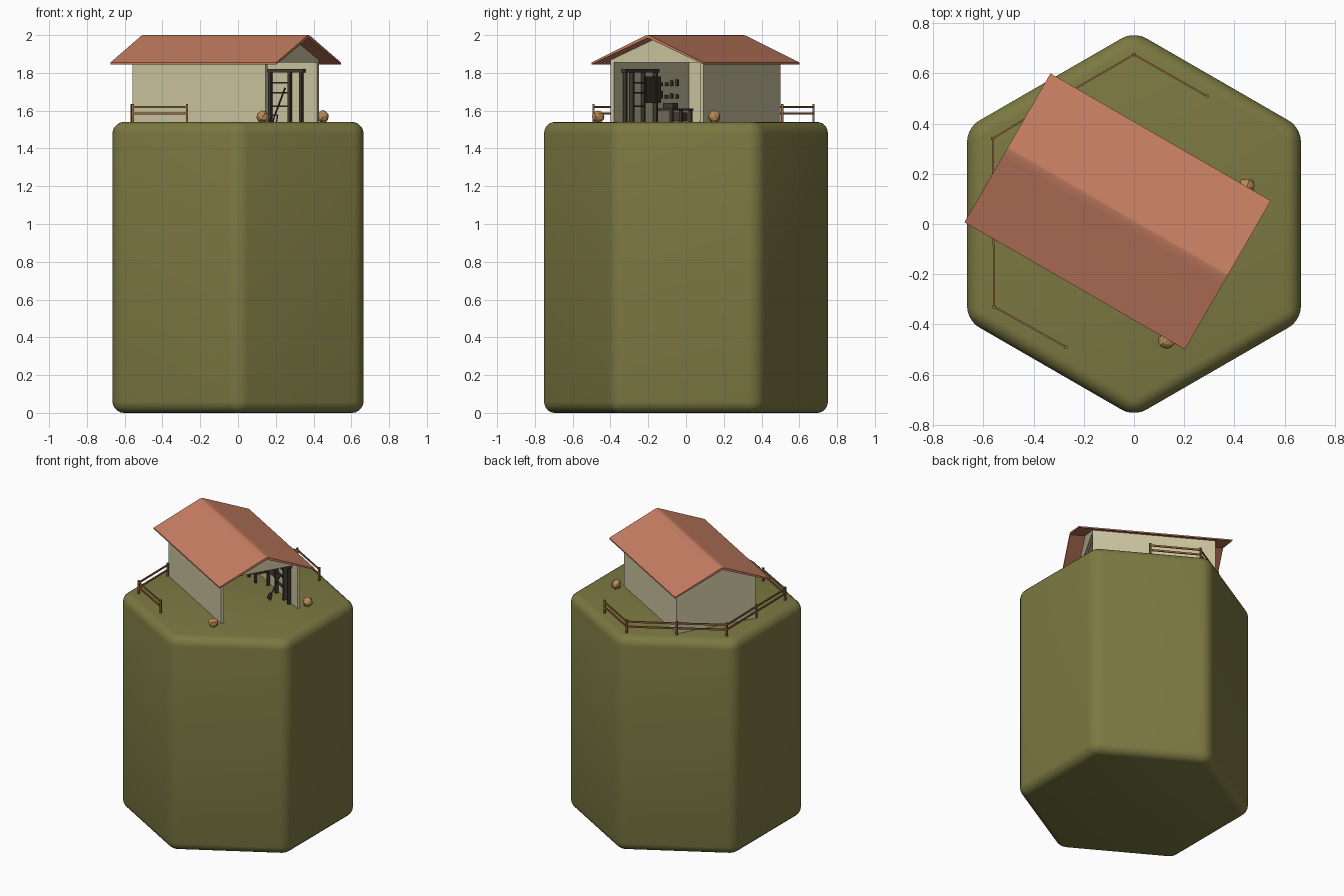
import bpy, bmesh, math, random
from mathutils import Matrix, Vector

if "Cube" in bpy.data.objects:
    bpy.data.objects.remove(bpy.data.objects["Cube"])

random.seed(4)
GROUND = 1.54
HOUSE = Matrix.Translation((-0.065, 0.05, 0)) @ Matrix.Rotation(math.radians(-30), 4, 'Z')


def material(name, rgb):
    m = bpy.data.materials.new(name)
    lin = [((c / 255 + 0.055) / 1.055) ** 2.4 for c in rgb]
    m.diffuse_color = (*lin, 1)
    m.use_nodes = True
    m.node_tree.nodes["Principled BSDF"].inputs["Base Color"].default_value = m.diffuse_color
    return m


GRASS = material("olive_grass", (124, 121, 66))
ROOF = material("terracotta", (200, 127, 98))
WALL = material("cream_plaster", (205, 198, 160))
DARK = material("dark_iron", (66, 60, 49))
WOOD = material("fence_wood", (150, 104, 62))
STONE = material("tan_stone", (184, 138, 86))


def finish(name, bm, mat, matrix=Matrix()):
    bmesh.ops.recalc_face_normals(bm, faces=bm.faces)
    me = bpy.data.meshes.new(name)
    bm.to_mesh(me)
    bm.free()
    me.transform(matrix)
    me.materials.append(mat)
    ob = bpy.data.objects.new(name, me)
    bpy.context.collection.objects.link(ob)
    return ob


def smooth(ob, angle=40):
    bpy.ops.object.select_all(action='DESELECT')
    ob.select_set(True)
    bpy.context.view_layer.objects.active = ob
    bpy.ops.object.shade_smooth_by_angle(angle=math.radians(angle))


def prism(bm, pts, vec):
    face = bm.faces.new([bm.verts.new(p) for p in pts])
    ret = bmesh.ops.extrude_face_region(bm, geom=[face], use_keep_orig=True)
    verts = [g for g in ret['geom'] if isinstance(g, bmesh.types.BMVert)]
    bmesh.ops.translate(bm, verts=verts, vec=vec)


def box(bm, lo, hi):
    lo, hi = Vector(lo), Vector(hi)
    m = Matrix.Translation((lo + hi) / 2) @ Matrix.Diagonal((*(hi - lo), 1))
    bmesh.ops.create_cube(bm, size=1, matrix=m)


def beam(bm, a, b, w, h):
    a, b = Vector(a), Vector(b)
    d = b - a
    m = (Matrix.Translation((a + b) / 2) @ d.to_track_quat('X', 'Z').to_matrix().to_4x4()
         @ Matrix.Diagonal((d.length, w, h, 1)))
    bmesh.ops.create_cube(bm, size=1, matrix=m)


# Hexagonal rounded mound
bm = bmesh.new()
R = 0.768
prism(bm, [(R * math.sin(i * math.pi / 3), R * math.cos(i * math.pi / 3), 0) for i in range(6)],
      (0, 0, GROUND))
bmesh.ops.bevel(bm, geom=bm.edges[:], offset=0.06, segments=5, profile=0.5, affect='EDGES')
smooth(finish("hex_mound", bm, GRASS), 40)

# Gabled roof: long profile with a softened ridge
L, B, T = 0.507, 0.3425, 0.012
bm = bmesh.new()
profile = [(-B, 1.855), (-0.04, 1.986), (-0.015, 1.997), (0, 2.0), (0.015, 1.997), (0.04, 1.986),
           (B, 1.855), (B, 1.845), (0, 2.0 - T - 0.003), (-B, 1.845)]
prism(bm, [(-L, v, z) for v, z in profile], (2 * L, 0, 0))
smooth(finish("roof", bm, ROOF, HOUSE), 20)

# Walls: two long sides, closed back, front gable above the open end
A, W, t = 0.407, 0.284, 0.02
EAVE = 1.868
bm = bmesh.new()
for s in (-1, 1):
    v0, v1 = sorted((s * W, s * (W - t)))
    box(bm, (-A, v0, GROUND - 0.01), (A, v1, EAVE))
finish("side_walls", bm, WALL, HOUSE)
bm = bmesh.new()
prism(bm, [(-A, -W, GROUND - 0.01), (-A, W, GROUND - 0.01), (-A, W, EAVE),
           (-A, 0, 1.985), (-A, -W, EAVE)], (t, 0, 0))
finish("back_wall", bm, WALL, HOUSE)
bm = bmesh.new()
prism(bm, [(A, -W, 1.855), (A, W, 1.855), (A, W, EAVE), (A, 0, 1.985), (A, -W, EAVE)], (-t, 0, 0))
finish("front_gable", bm, WALL, HOUSE)

# Dark racks along both inside walls
for s, side in ((-1, "left"), (1, "right")):
    def fit(bm, u0, u1, d0, d1, z0, z1):
        v0, v1 = sorted((s * (W - t - d0), s * (W - t - d1)))
        box(bm, (u0, v0, z0), (u1, v1, z1))

    bm = bmesh.new()
    for u in (0.32, 0.25, 0.13, 0.0):                       # posts
        fit(bm, u - 0.008, u + 0.008, 0.01, 0.03, GROUND, 1.82)
    fit(bm, -0.02, 0.34, 0.008, 0.032, 1.803, 1.82)         # top rail
    for z in (1.62, 1.69, 1.745):                           # rungs
        fit(bm, 0.13, 0.25, 0.012, 0.026, z, z + 0.008)
    finish(side + "_rack", bm, DARK, HOUSE)

    bm = bmesh.new()
    fit(bm, -0.05, 0.11, 0.01, 0.025, 1.64, 1.78)
    finish(side + "_panel", bm, DARK, HOUSE)

    bm = bmesh.new()                                        # bench, shelf and tools
    fit(bm, -0.28, -0.06, 0.0, 0.09, 1.6, 1.612)
    for u in (-0.27, -0.17, -0.07):
        fit(bm, u - 0.008, u + 0.008, 0.07, 0.086, GROUND, 1.6)
    fit(bm, -0.25, -0.19, 0.01, 0.07, 1.545, 1.59)
    fit(bm, -0.15, -0.1, 0.01, 0.07, 1.612, 1.64)
    for i in range(8):
        u, z = -0.26 + 0.055 * (i % 4), 1.665 + 0.065 * (i // 4)
        k = random.uniform(0.015, 0.04)
        fit(bm, u, u + random.uniform(0.012, 0.03), 0, 0.012, z, z + k)
    finish(side + "_bench_and_tools", bm, DARK, HOUSE)

# Fork leaning inside the right wall
bm = bmesh.new()
beam(bm, (0.2, 0.17, 1.57), (0.23, 0.23, 1.72), 0.007, 0.007)
beam(bm, (0.18, 0.17, 1.575), (0.22, 0.17, 1.575), 0.007, 0.007)
for u in (0.18, 0.2, 0.22):
    beam(bm, (u, 0.17, 1.575), (u, 0.155, GROUND), 0.005, 0.005)
finish("leaning_fork", bm, DARK, HOUSE)

# Fence round the back edges
path = [(0.29, 0.51), (0, 0.675), (-0.285, 0.51), (-0.563, 0.34), (-0.56, 0.0),
        (-0.557, -0.33), (-0.27, -0.49)]
bm = bmesh.new()
for x, y in path:
    box(bm, (x - 0.006, y - 0.006, GROUND - 0.01), (x + 0.006, y + 0.006, 1.635))
finish("fence_posts", bm, WOOD)
bm = bmesh.new()
for (x0, y0), (x1, y1) in zip(path, path[1:]):
    for z in (1.585, 1.62):
        beam(bm, (x0, y0, z), (x1, y1, z), 0.007, 0.012)
finish("fence_rails", bm, WOOD)

# Faceted boulders by the entrance
for i, (x, y) in enumerate(((0.13, -0.465), (0.45, 0.15))):
    bm = bmesh.new()
    bmesh.ops.create_icosphere(bm, subdivisions=2, radius=0.034)
    for v in bm.verts:
        v.co *= random.uniform(0.88, 1.05)
    finish(f"boulder_{i + 1}", bm, STONE, Matrix.Translation((x, y, 1.568)))
